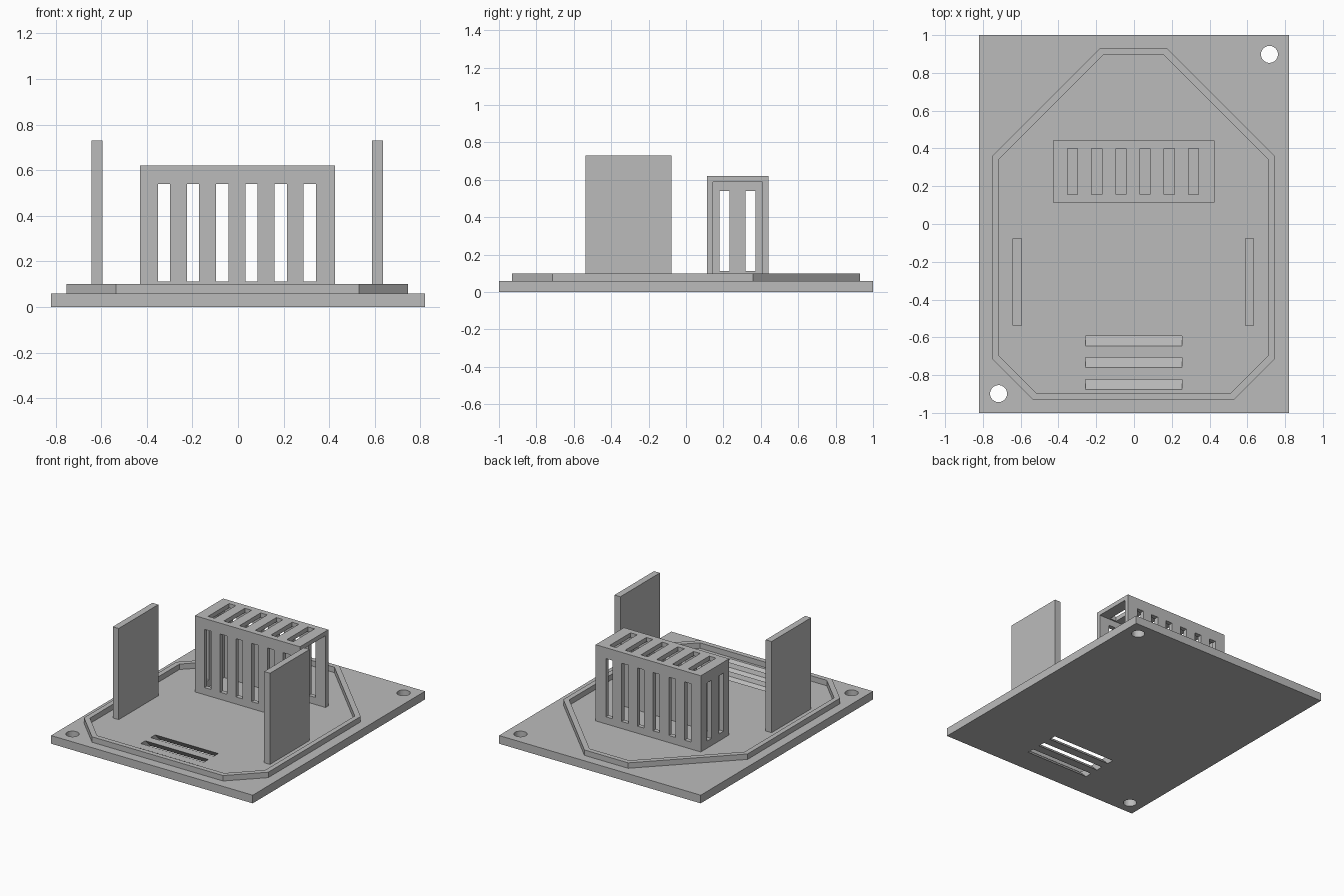
import bpy, bmesh, math
from mathutils import Matrix

cube = bpy.data.objects.get("Cube")
if cube:
    bpy.data.objects.remove(cube, do_unlink=True)

grey = bpy.data.materials.new("plain grey")
grey.use_nodes = True
colour = (0.5, 0.5, 0.5, 1)
grey.diffuse_color = colour
grey.node_tree.nodes["Principled BSDF"].inputs["Base Color"].default_value = colour


def finish(name, bm):
    bmesh.ops.recalc_face_normals(bm, faces=bm.faces)
    mesh = bpy.data.meshes.new(name)
    bm.to_mesh(mesh)
    bm.free()
    mesh.materials.append(grey)
    obj = bpy.data.objects.new(name, mesh)
    bpy.context.collection.objects.link(obj)
    return obj


def add_box(bm, lo, hi):
    """Box between two corners; returns its vertices."""
    centre = [(a + b) / 2 for a, b in zip(lo, hi)]
    size = [b - a for a, b in zip(lo, hi)]
    matrix = Matrix.Translation(centre) @ Matrix.Diagonal((*size, 1))
    return bmesh.ops.create_cube(bm, size=1, matrix=matrix)["verts"]


def boxes(name, *corners):
    bm = bmesh.new()
    for lo, hi in corners:
        add_box(bm, lo, hi)
    return finish(name, bm)


def cut(target, cutter):
    """Subtract the cutter, apply the result and discard the cutter."""
    cutter.hide_render = True
    mod = target.modifiers.new("cut", "BOOLEAN")
    mod.operation = "DIFFERENCE"
    mod.solver = "EXACT"
    mod.object = cutter
    bpy.context.view_layer.objects.active = target
    bpy.ops.object.modifier_apply(modifier=mod.name)
    bpy.data.objects.remove(cutter, do_unlink=True)


BASE = 0.06

# Base plate with two mounting holes in opposite corners
base = boxes("base_plate", ((-0.82, -1, 0), (0.82, 1, BASE)))
bm = bmesh.new()
for side in (-1, 1):
    bmesh.ops.create_cone(bm, cap_ends=True, segments=32, radius1=0.045, radius2=0.045,
                          depth=0.3, matrix=Matrix.Translation((side * 0.717, side * 0.898, 0)))
cut(base, finish("hole_cutter", bm))

# Slanted vent slots near the front, leaning back as they go down
bm = bmesh.new()
for i in range(3):
    y = -0.645 - i * 0.115
    verts = add_box(bm, (-0.258, y, -0.02), (0.255, y + 0.052, BASE + 0.02))
    for v in verts:
        v.co.y += BASE - v.co.z
cut(base, finish("slot_cutter", bm))

# Raised eight-sided rim
def outline(points, z, bm):
    loop = points + [(-x, y) for x, y in reversed(points)]
    return [bm.verts.new((x - 0.003, y, z)) for x, y in loop]


outer = [(0.178, 0.93), (0.749, 0.359), (0.749, -0.714), (0.533, -0.93)]
inner = [(0.161, 0.894), (0.713, 0.342), (0.713, -0.697), (0.516, -0.894)]
bm = bmesh.new()
loops = [outline(p, z, bm) for p, z in
         ((outer, BASE), (outer, 0.1), (inner, 0.1), (inner, BASE))]
for a, b in zip(loops, loops[1:] + loops[:1]):
    for i in range(len(a)):
        j = (i + 1) % len(a)
        bm.faces.new((a[i], a[j], b[j], b[i]))
finish("rim", bm)

# Upright side panels
for name, x in (("left_panel", 0.612), ("right_panel", -0.618)):
    boxes(name, ((x - 0.024, -0.537, BASE), (x + 0.024, -0.077, 0.73)))

# Slotted cage: hollow, open at its left end and underneath
cage = boxes("slotted_cage", ((-0.43, 0.113, BASE), (0.425, 0.442, 0.62)))
cut(cage, boxes("hollow_cutter", ((-0.398, 0.145, 0), (0.6, 0.41, 0.588))))
columns = [-0.325 + i * 0.128 for i in range(6)]
w = 0.027
cut(cage, boxes("wall_cutter", *[((x - w, 0, 0.112), (x + w, 0.6, 0.54)) for x in columns]))
cut(cage, boxes("roof_cutter", *[((x - w, 0.155, 0.57), (x + w, 0.4, 0.7)) for x in columns]))
cut(cage, boxes("end_cutter", *[((-0.6, y - w, 0.112), (-0.38, y + w, 0.54))
                                for y in (0.205, 0.345)]))
